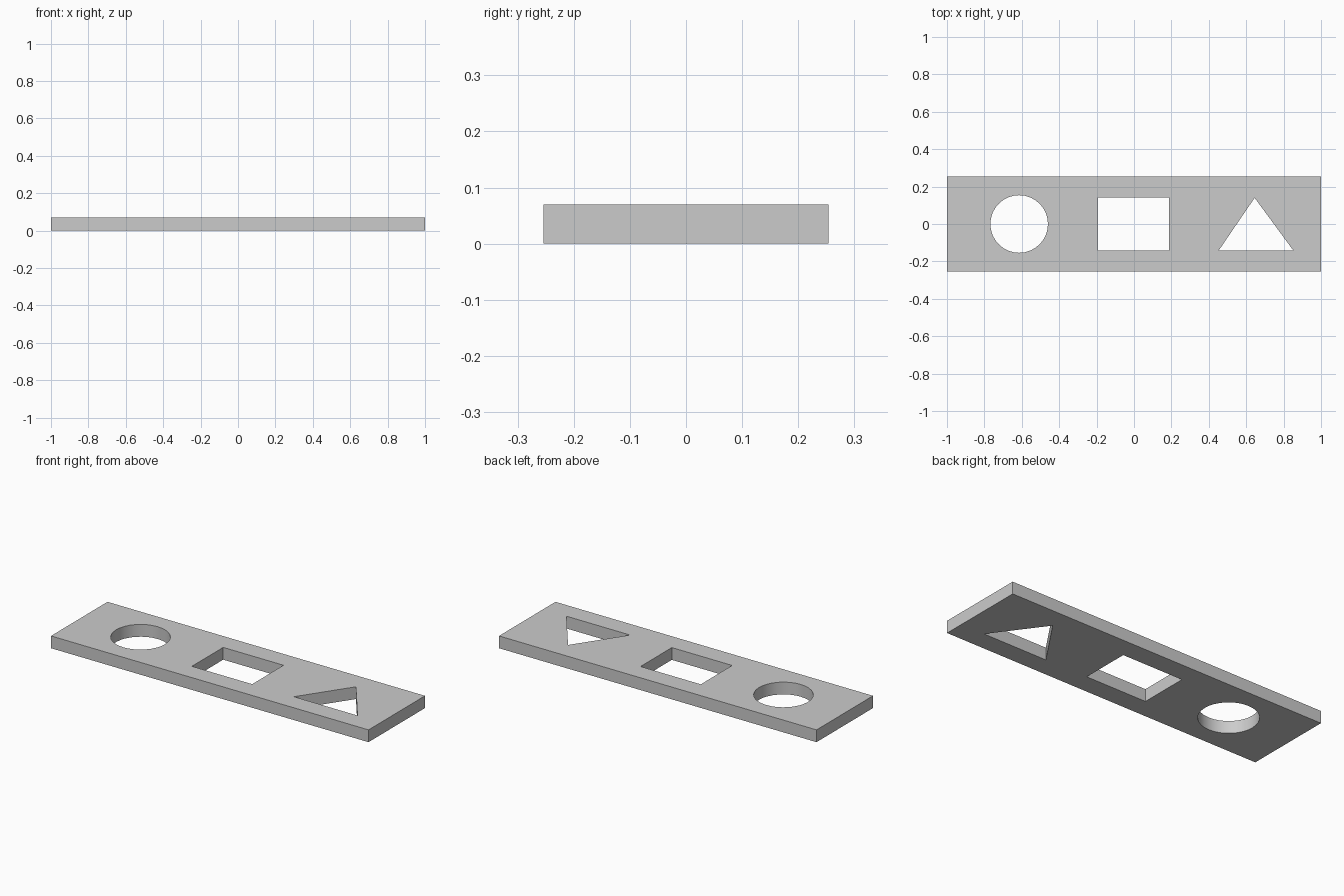
import bpy, bmesh
from math import cos, sin, tau, radians

if "Cube" in bpy.data.objects:
    bpy.data.objects.remove(bpy.data.objects["Cube"])

THICK = 0.07


def prism(name, outline, z0, z1):
    """Extrude a counter-clockwise XY outline from z0 to z1."""
    bm = bmesh.new()
    base = bm.faces.new([bm.verts.new((x, y, z0)) for x, y in outline])
    ext = bmesh.ops.extrude_face_region(bm, geom=[base], use_keep_orig=True)
    top = [v for v in ext["geom"] if isinstance(v, bmesh.types.BMVert)]
    bmesh.ops.translate(bm, verts=top, vec=(0, 0, z1 - z0))
    bmesh.ops.recalc_face_normals(bm, faces=bm.faces)
    mesh = bpy.data.meshes.new(name)
    bm.to_mesh(mesh)
    bm.free()
    obj = bpy.data.objects.new(name, mesh)
    bpy.context.collection.objects.link(obj)
    return obj


def rect(cx, cy, hx, hy):
    return [(cx - hx, cy - hy), (cx + hx, cy - hy), (cx + hx, cy + hy), (cx - hx, cy + hy)]


# Flat plate
plate = prism("plate", rect(0, 0, 1, 0.254), 0, THICK)

# Through-holes: circle, rectangle, triangle
circle = [(-0.614 + 0.154 * cos(tau * i / 32), 0.154 * sin(tau * i / 32)) for i in range(32)]
holes = {
    "round_hole_cutter": circle,
    "rectangular_hole_cutter": rect(-0.002, 0, 0.19, 0.141),
    "triangular_hole_cutter": [(0.452, -0.143), (0.853, -0.143), (0.645, 0.14)],
}
cutters = [prism(name, outline, -0.05, THICK + 0.05) for name, outline in holes.items()]
for cutter in cutters:
    cutter.hide_render = True
    mod = plate.modifiers.new(cutter.name, "BOOLEAN")
    mod.operation = "DIFFERENCE"
    mod.solver = "EXACT"
    mod.object = cutter

# Bake the cuts, drop the cutters, smooth only the round wall
bpy.context.view_layer.objects.active = plate
plate.select_set(True)
for mod in list(plate.modifiers):
    bpy.ops.object.modifier_apply(modifier=mod.name)
for cutter in cutters:
    bpy.data.objects.remove(cutter)
bpy.ops.object.shade_smooth_by_angle(angle=radians(30))
